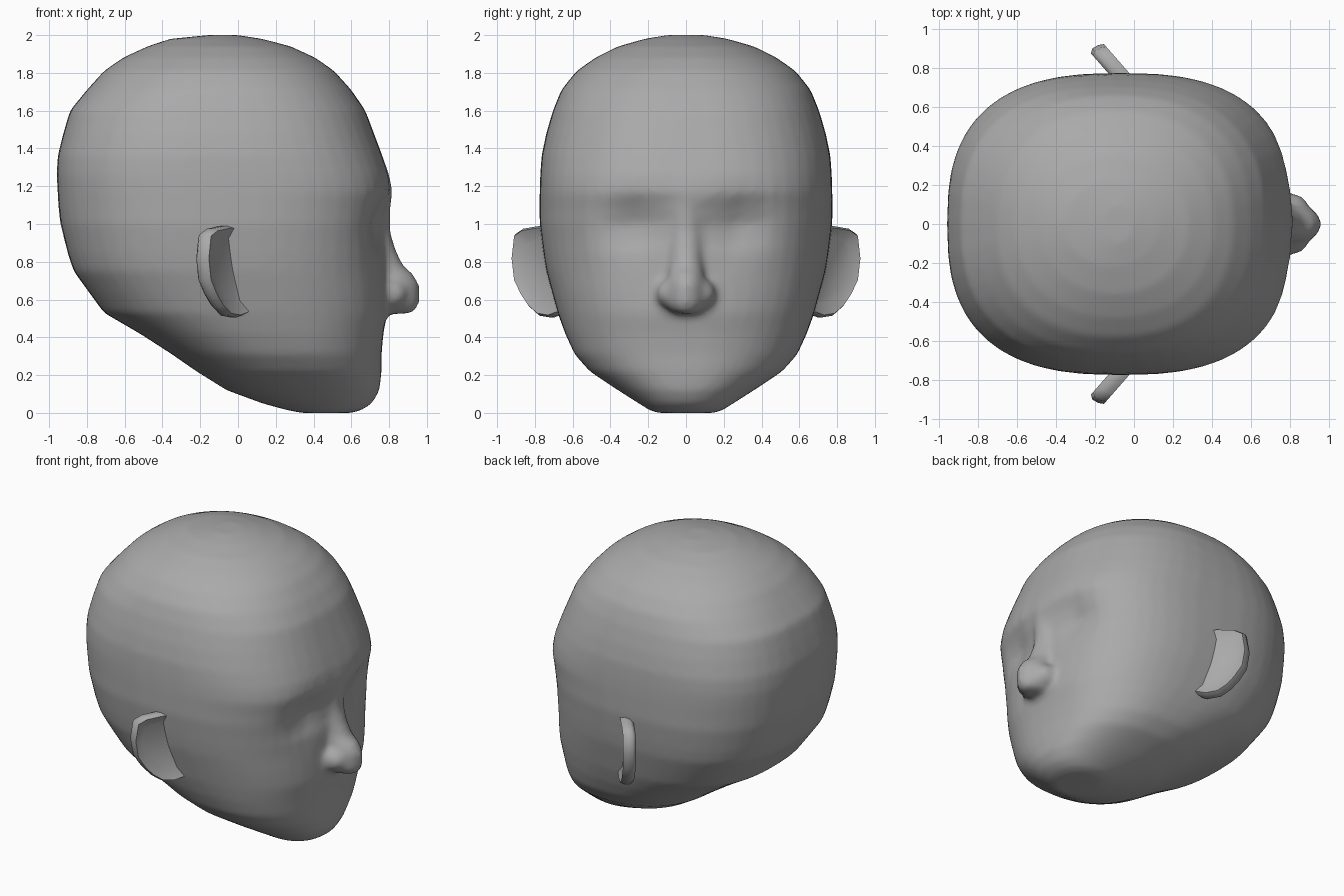
import bpy, bmesh, math
from mathutils import Vector

if "Cube" in bpy.data.objects:
    bpy.data.objects.remove(bpy.data.objects["Cube"])

SEG = 48
grey = bpy.data.materials.new("dark_grey")
grey.diffuse_color = (0.4, 0.4, 0.4, 1)
grey.use_nodes = True
grey.node_tree.nodes["Principled BSDF"].inputs["Base Color"].default_value = grey.diffuse_color


def shade(ob, angle):
    bpy.ops.object.select_all(action='DESELECT')
    ob.select_set(True)
    bpy.context.view_layer.objects.active = ob
    bpy.ops.object.shade_smooth_by_angle(angle=math.radians(angle))


def finish(name, bm, angle=60):
    bmesh.ops.recalc_face_normals(bm, faces=bm.faces)
    me = bpy.data.meshes.new(name)
    bm.to_mesh(me)
    bm.free()
    me.materials.append(grey)
    ob = bpy.data.objects.new(name, me)
    bpy.context.collection.objects.link(ob)
    shade(ob, angle)
    return ob


def loft(rings, seg, shape=None):
    """Stack of horizontal superellipses: (z, back x, front x, half width, exponent)."""
    bm = bmesh.new()
    loops = []
    for z, x0, x1, b, n in rings:
        loop = []
        for i in range(seg):
            t = 2 * math.pi * i / seg
            c, s = math.cos(t), math.sin(t)
            x = (x0 + x1) / 2 + (x1 - x0) / 2 * math.copysign(abs(c) ** (2 / n), c)
            y = b * math.copysign(abs(s) ** (2 / n), s)
            p = Vector((x, y, z))
            loop.append(bm.verts.new(shape(p) if shape else p))
        loops.append(loop)
    for a, b in zip(loops, loops[1:]):
        for i in range(seg):
            j = (i + 1) % seg
            bm.faces.new((a[i], a[j], b[j], b[i]))
    bm.faces.new(loops[0][::-1])
    bm.faces.new(loops[-1])
    return bm


def eye_hollows(p):
    if p.x > 0.3:
        d = ((abs(p.y) - 0.27) / 0.17) ** 2 + ((p.z - 1.0) / 0.13) ** 2
        p.x -= 0.075 * math.exp(-d)
    return p


# Skull, face and jaw
head_rings = [
    (0.00, 0.34, 0.60, 0.15, 2.2), (0.012, 0.27, 0.65, 0.19, 2.2),
    (0.05, 0.13, 0.71, 0.25, 2.2), (0.12, -0.06, 0.75, 0.36, 2.2),
    (0.22, -0.22, 0.76, 0.51, 2.3), (0.31, -0.35, 0.76, 0.59, 2.4),
    (0.42, -0.52, 0.77, 0.64, 2.5), (0.53, -0.71, 0.79, 0.68, 2.55),
    (0.64, -0.79, 0.785, 0.71, 2.6), (0.75, -0.87, 0.78, 0.74, 2.6),
    (0.84, -0.90, 0.785, 0.755, 2.6), (0.92, -0.92, 0.79, 0.765, 2.6),
    (1.00, -0.94, 0.80, 0.775, 2.6), (1.08, -0.95, 0.81, 0.775, 2.6),
    (1.17, -0.955, 0.82, 0.775, 2.65), (1.26, -0.96, 0.80, 0.772, 2.65),
    (1.36, -0.955, 0.765, 0.765, 2.6), (1.48, -0.925, 0.72, 0.74, 2.55),
    (1.60, -0.89, 0.675, 0.705, 2.5), (1.71, -0.80, 0.60, 0.66, 2.4),
    (1.81, -0.71, 0.51, 0.58, 2.3), (1.88, -0.61, 0.41, 0.48, 2.2),
    (1.94, -0.48, 0.28, 0.36, 2.1), (1.98, -0.36, 0.13, 0.22, 2.0),
    (2.00, -0.16, 0.0, 0.10, 2.0),
]
head = finish("head", loft(head_rings, SEG, eye_hollows))

# Nose ridge and tip
nose_rings = [
    (0.525, 0.66, 0.92, 0.06, 2), (0.545, 0.66, 0.945, 0.09, 2),
    (0.58, 0.66, 0.96, 0.105, 2), (0.68, 0.66, 0.96, 0.105, 2),
    (0.735, 0.66, 0.93, 0.095, 2), (0.78, 0.66, 0.875, 0.09, 2),
    (0.88, 0.66, 0.83, 0.085, 2), (0.97, 0.66, 0.805, 0.085, 2),
    (1.10, 0.66, 0.81, 0.085, 2),
]
parts = [head, finish("nose", loft(nose_rings, 20))]

for side, label in ((1, "left"), (-1, "right")):
    # Nostril wings
    bm = bmesh.new()
    bmesh.ops.create_uvsphere(bm, u_segments=16, v_segments=10, radius=1)
    for v in bm.verts:
        v.co = Vector((0.80 + 0.10 * v.co.x, side * 0.08 + 0.08 * v.co.y, 0.63 + 0.08 * v.co.z))
    parts.append(finish(label + "_nostril", bm))

    # Ear: thin outline (y, z) on a plane that leans backwards, with a dished front
    outline = [(0.66, 0.98), (0.79, 0.99), (0.875, 0.975), (0.918, 0.945), (0.932, 0.82),
               (0.918, 0.70), (0.88, 0.62), (0.84, 0.56), (0.79, 0.515), (0.73, 0.505), (0.66, 0.53)]
    bm = bmesh.new()
    layers = []
    for depth, inset in ((0.03, 0.3), (0, 0.05), (0.03, 0), (0.07, 0), (0.095, 0.08)):
        layer = []
        for y, z in outline:
            y += (0.76 - y) * inset
            z += (0.77 - z) * inset
            x = -0.02 - (y - 0.77) * 0.875
            layer.append(bm.verts.new((x - 0.75 * depth, side * (y - 0.45 * depth), z)))
        layers.append(layer)
    for a, b in zip(layers, layers[1:]):
        for i in range(len(a)):
            j = (i + 1) % len(a)
            bm.faces.new((a[i], a[j], b[j], b[i]))
    bm.faces.new(layers[0])
    bm.faces.new(layers[-1])
    finish(label + "_ear", bm, 80)

# Melt the nose into the face
bpy.ops.object.select_all(action='DESELECT')
for ob in parts:
    ob.select_set(True)
bpy.context.view_layer.objects.active = head
bpy.ops.object.join()
remesh = head.modifiers.new("blend", 'REMESH')
remesh.mode = 'VOXEL'
remesh.voxel_size = 0.02
remesh.use_smooth_shade = True
soften = head.modifiers.new("soften", 'SMOOTH')
soften.factor = 0.5
soften.iterations = 10
